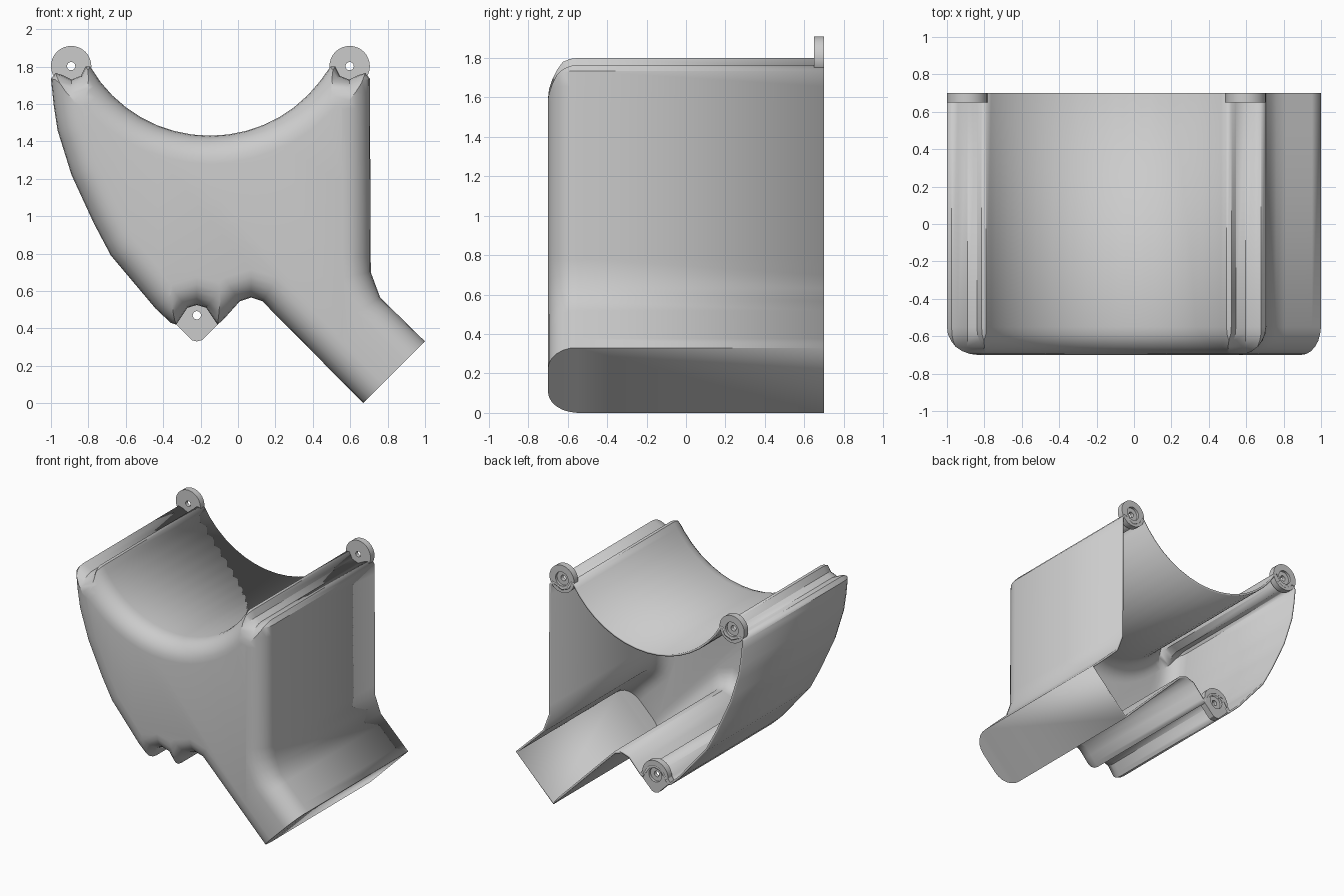
import bpy, bmesh, math

if "Cube" in bpy.data.objects:
    bpy.data.objects.remove(bpy.data.objects["Cube"])

BACK, FRONT, R = 0.70, -0.70, 0.15      # open back, front wall, edge radius
AX, AZ, AR = -0.15, 2.17, 0.74          # saddle arc centre and radius

# ---- side profile (x, z), counter-clockwise seen from the front ----
left_groove = [(-0.79, 1.80), (-0.815, 1.80), (-0.84, 1.75), (-0.89, 1.73),
               (-0.94, 1.755), (-0.975, 1.765), (-1.0, 1.735)]
left_wall = [(-0.985, 1.59), (-0.965, 1.46), (-0.89, 1.22), (-0.77, 0.96), (-0.68, 0.79), (-0.44, 0.505)]
bottom_groove = [(-0.36, 0.43), (-0.33, 0.42), (-0.31, 0.45), (-0.27, 0.51),
                 (-0.22, 0.525), (-0.17, 0.51), (-0.13, 0.45), (-0.11, 0.42),
                 (-0.08, 0.445), (0.01, 0.545), (0.07, 0.565), (0.13, 0.545)]
chute_end = [(0.67, 0.0), (1.0, 0.33)]
right_wall = [(0.76, 0.565), (0.71, 0.70)]
right_groove = [(-0.295 - x, z) for x, z in reversed(left_groove)]
a0 = math.atan2(1.80 - AZ, 0.49 - AX)
saddle = [(AX + AR * math.cos(a), AZ + AR * math.sin(a))
          for a in [a0 + (-math.pi - 2 * a0) * i / 16 for i in range(1, 16)]]
before = left_groove + left_wall + bottom_groove
after = right_wall + right_groove + saddle
profile = before + chute_end + after

# Boundary used for rounding: chute runs on, so its end stays a flat cut
boundary = before + [chute_end[0], (1.17, -0.5), (1.5, -0.17), chute_end[1]] + after
segs = list(zip(boundary, boundary[1:] + boundary[:1]))


def nearest(p):
    best, hit = 1e9, None
    for (ax, az), (bx, bz) in segs:
        dx, dz = bx - ax, bz - az
        t = ((p[0] - ax) * dx + (p[1] - az) * dz) / (dx * dx + dz * dz)
        t = min(1, max(0, t))
        qx, qz = ax + t * dx, az + t * dz
        d = (p[0] - qx) ** 2 + (p[1] - qz) ** 2
        if d < best:
            best, hit = d, (qx, qz)
    return math.sqrt(best), hit


def inset(points, depth):
    """Push points inward until they sit `depth` from the boundary."""
    out = []
    for x, z in points:
        for _ in range(24):
            d, (qx, qz) = nearest((x, z))
            if abs(depth - d) < 0.0008 or d < 1e-9:
                break
            k = 0.8 * (depth - d) / d
            x, z = x + (x - qx) * k, z + (z - qz) * k
        out.append((x, z))
    return out


def subdivide(points, step):
    out = []
    for a, b in zip(points, points[1:] + points[:1]):
        n = 1 if a == chute_end[0] else max(1, math.ceil(math.dist(a, b) / step))
        out += [(a[0] + (b[0] - a[0]) * i / n, a[1] + (b[1] - a[1]) * i / n) for i in range(n)]
    return out


def make_object(name, bm, angle=35):
    me = bpy.data.meshes.new(name)
    bm.to_mesh(me)
    bm.free()
    ob = bpy.data.objects.new(name, me)
    bpy.context.collection.objects.link(ob)
    bpy.ops.object.select_all(action='DESELECT')
    ob.select_set(True)
    bpy.context.view_layer.objects.active = ob
    bpy.ops.object.shade_smooth_by_angle(angle=math.radians(angle))
    return ob


# ---- housing shell: straight walls, rounded front edge, flat front ----
outline = subdivide(profile, 0.08)
n = len(outline)
start = []
for i, p in enumerate(outline):
    a, b = outline[i - 1], outline[(i + 1) % n]
    l = math.dist(a, b)
    start.append((p[0] - (b[1] - a[1]) / l * 0.002, p[1] + (b[0] - a[0]) / l * 0.002))
rings = [(BACK, outline), (FRONT + R, outline)]
cur = start
for k in range(1, 7):
    t = math.pi / 2 * k / 6
    cur = inset(cur, R * (1 - math.cos(t)))
    rings.append((FRONT + R - R * math.sin(t), cur))

bm = bmesh.new()
loops = [[bm.verts.new((x, y, z)) for x, z in pts] for y, pts in rings]
for a, b in zip(loops, loops[1:]):
    for i in range(n):
        j = (i + 1) % n
        bm.faces.new((a[i], b[i], b[j], a[j]))
cap = bm.faces.new(loops[-1])
bmesh.ops.remove_doubles(bm, verts=bm.verts[:], dist=0.004)
bm.normal_update()
front = min(bm.faces, key=lambda f: f.calc_center_median().y)
bmesh.ops.recalc_face_normals(bm, faces=bm.faces[:])
if front.normal.y > 0:
    bmesh.ops.reverse_faces(bm, faces=bm.faces[:])
shell = make_object("housing_shell", bm)
wall = shell.modifiers.new("wall", 'SOLIDIFY')
wall.thickness, wall.offset = 0.016, -1


# ---- screw tabs on the open back edge, with hole and counterbore ----
def screw_tab(name, cx, cz, radius):
    steps = 32
    prof = [(0.022, 0.65), (radius, 0.65), (radius, BACK), (0.055, BACK),
            (0.055, 0.68), (0.022, 0.68)]
    bm = bmesh.new()
    rows = []
    for r, y in prof:
        row = []
        for i in range(steps):
            a = 2 * math.pi * i / steps
            rr = r(a) if callable(r) else r
            row.append(bm.verts.new((cx + rr * math.cos(a), y, cz + rr * math.sin(a))))
        rows.append(row)
    for a, b in zip(rows, rows[1:] + rows[:1]):
        for i in range(steps):
            j = (i + 1) % steps
            bm.faces.new((a[i], b[i], b[j], a[j]))
    bmesh.ops.recalc_face_normals(bm, faces=bm.faces[:])
    make_object(name, bm, 30)


def round_tab(a):
    return 0.108


def corner_tab(a):
    if math.sin(a) > -0.05:
        return 0.113
    return min(0.14, 0.113 / max(math.cos(a - math.radians(225)), math.cos(a - math.radians(315))))


screw_tab("top_left_tab", -0.892, 1.802, round_tab)
screw_tab("top_right_tab", 0.597, 1.802, round_tab)
screw_tab("bottom_tab", -0.22, 0.47, corner_tab)
